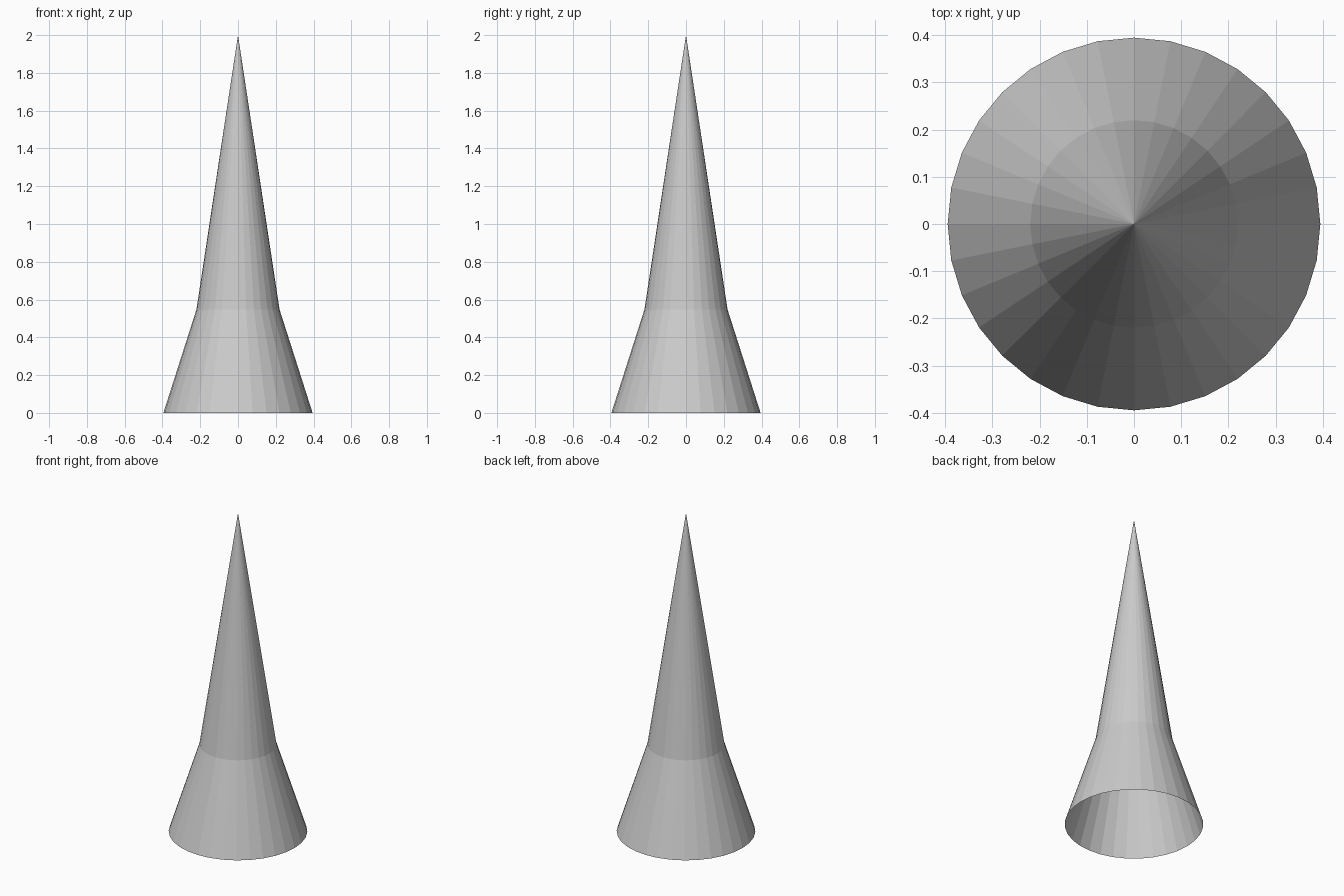
import bpy, bmesh
from math import cos, sin, tau

if "Cube" in bpy.data.objects:
    bpy.data.objects.remove(bpy.data.objects["Cube"])

SIDES = 32
PROFILE = [(0.395, 0.0), (0.22, 0.547)]  # radius, height
TIP_HEIGHT = 2.0

bm = bmesh.new()

# Flared skirt, open underneath
rings = [[bm.verts.new((r * cos(tau * i / SIDES), r * sin(tau * i / SIDES), z))
          for i in range(SIDES)] for r, z in PROFILE]
tip = bm.verts.new((0, 0, TIP_HEIGHT))
for i in range(SIDES):
    j = (i + 1) % SIDES
    bm.faces.new((rings[0][i], rings[0][j], rings[1][j], rings[1][i]))
    # Slender spike above the skirt
    bm.faces.new((rings[1][i], rings[1][j], tip))

mesh = bpy.data.meshes.new("flared_spike")
bm.to_mesh(mesh)
bm.free()
spike = bpy.data.objects.new("flared_spike", mesh)
bpy.context.collection.objects.link(spike)
